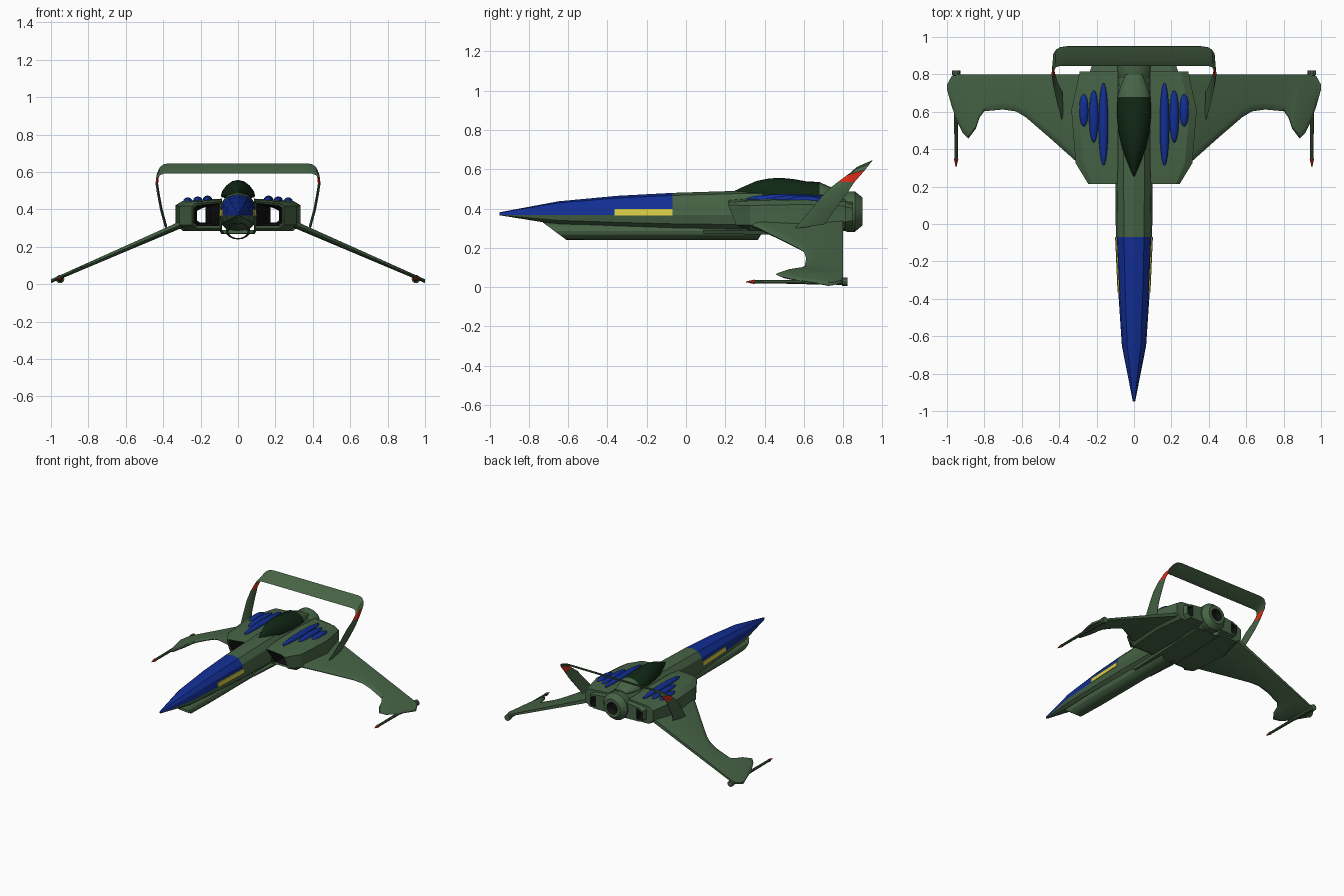
import bpy, bmesh, math
from mathutils import Vector

if "Cube" in bpy.data.objects:
    bpy.data.objects.remove(bpy.data.objects["Cube"])


def material(name, rgb):
    m = bpy.data.materials.new(name)
    m.diffuse_color = (*rgb, 1)
    m.use_nodes = True
    m.node_tree.nodes["Principled BSDF"].inputs["Base Color"].default_value = m.diffuse_color
    return m


GREEN = material("hull green", (0.062, 0.125, 0.06))
BLUE = material("nose blue", (0.006, 0.028, 0.30))
YELLOW = material("stripe yellow", (0.70, 0.62, 0.06))
RED = material("tip red", (0.72, 0.025, 0.01))
GLASS = material("canopy dark green", (0.005, 0.02, 0.007))
BLACK = material("duct black", (0.006, 0.006, 0.006))


def loft(name, rings, mats, rule=None, cap=True, loop=False, angle=25):
    """Skin a list of closed rings; rule(face centre, ring index) gives the material index."""
    bm = bmesh.new()
    vs = [[bm.verts.new(p) for p in r] for r in rings]
    n, faces = len(rings[0]), []
    for i in range(len(vs) if loop else len(vs) - 1):
        a, b = vs[i], vs[(i + 1) % len(vs)]
        for j in range(n):
            k = (j + 1) % n
            faces.append((bm.faces.new((a[j], a[k], b[k], b[j])), i))
    if cap and not loop:
        faces += [(bm.faces.new(vs[0]), 0), (bm.faces.new(vs[-1]), len(vs) - 2)]
    if rule:
        for f, i in faces:
            f.material_index = rule(f.calc_center_median(), i)
    bmesh.ops.recalc_face_normals(bm, faces=bm.faces)
    me = bpy.data.meshes.new(name)
    bm.to_mesh(me)
    bm.free()
    ob = bpy.data.objects.new(name, me)
    bpy.context.collection.objects.link(ob)
    for m in mats:
        me.materials.append(m)
    bpy.ops.object.select_all(action='DESELECT')
    ob.select_set(True)
    bpy.context.view_layer.objects.active = ob
    bpy.ops.object.shade_smooth_by_angle(angle=math.radians(angle))
    return ob


def oval(y, w, top, bot, mid, n=12, e=1.0, x0=0.0):
    """Cross-section at y with separate upper and lower heights about mid."""
    pts = []
    for i in range(n):
        a = math.tau * i / n
        c, s = round(math.cos(a), 6), round(math.sin(a), 6)
        c, s = math.copysign(abs(c) ** e, c), math.copysign(abs(s) ** e, s)
        pts.append((x0 + w * c, y, mid + s * ((top - mid) if s > 0 else (mid - bot))))
    return pts


def tube(name, x, z, prof, mats, rule=None, n=12):
    return loft(name, [oval(y, r, z + r, z - r, z, n, 1, x) for y, r in prof], mats, rule)


# Fuselage with blue upper nose
hull = [(-.95, .006, .381, .366), (-.65, .065, .437, .318), (-.35, .085, .465, .300),
        (-.07, .097, .480, .287), (.25, .100, .490, .280), (.60, .100, .490, .280), (.81, .085, .475, .285)]
loft("fuselage", [oval(y, w, t, b, .367, 12, .85) for y, w, t, b in hull], [GREEN, BLUE],
     lambda c, i: int(c.z > .368 and c.y < -.07), angle=15)

# Open keel tube with slanted mouth, and belly plate
def keel_ring(y0, slant, w, h):
    return [(x, y0 + slant * (.33 - z), z) for x, _, z in oval(0, w, .285 + h, .285 - h, .285, 16)]


loft("keel_tube", [keel_ring(-.73, 1.35, .058, .045), keel_ring(-.45, .5, .066, .046), keel_ring(.42, -.6, .066, .046),
                   keel_ring(.42, -.6, .058, .039), keel_ring(-.45, .5, .058, .039), keel_ring(-.73, 1.35, .052, .040)],
     [GREEN], loop=True)
loft("belly_plate", [[(-w, y, .29), (w, y, .29), (w - .01, y, b), (-w + .01, y, b)]
                     for y, w, b in [(.09, .085, .272), (.40, .10, .268), (.80, .10, .285)]], [GREEN])

# Canopy and the fairing behind it
glass = [(.25, .004, .492), (.30, .025, .515), (.36, .048, .541), (.42, .068, .553), (.48, .081, .557),
         (.55, .089, .550), (.61, .092, .539), (.68, .088, .535), (.73, .074, .512), (.80, .045, .485)]
loft("canopy", [oval(y, w, t, .455, .470, 16) for y, w, t in glass], [GLASS, GREEN],
     lambda c, i: int(i >= 7), angle=35)

# Rear centre engine
tube("rear_engine", 0, .385, [(.78, .09), (.82, .103), (.86, .103), (.90, .07), (.90, .045), (.86, .03)],
     [GREEN, BLACK], lambda c, i: int(i >= 4), 16)

for s, side in ((1, "right"), (-1, "left")):
    # Engine body: outer shell, then the inner duct back to the mouth
    def body_ring(y, xi, xo, zt, zb, ch, yb=None):
        yb = y if yb is None else yb
        return [(s * xi, y, zt + .012), (s * (xo - ch), y, zt), (s * xo, y, zt - ch * .6),
                (s * xo, (y + yb) / 2 if yb != y else y, zb + ch * .8), (s * (xo - ch), yb, zb), (s * xi, yb, zb)]

    loft("engine_body_" + side, [
        body_ring(.215, .09, .245, .430, .300, .02, .295),
        body_ring(.325, .085, .312, .440, .285, .04),
        body_ring(.61, .085, .335, .445, .285, .04),
        body_ring(.815, .085, .290, .435, .300, .04),
        body_ring(.816, .085, .235, .425, .310, .03),
        body_ring(.850, .085, .225, .420, .315, .03),
        body_ring(.850, .175, .220, .400, .330, .015),
        body_ring(.45, .150, .228, .405, .325, .015),
        body_ring(.223, .10, .235, .420, .312, .02, .30)], [GREEN, BLACK],
        lambda c, i: int(i in (6, 7)), loop=True)

    # Blue blisters on the engine deck
    for k, (x, y, ly, z) in enumerate([(.163, .533, .222, .450), (.215, .575, .140, .445), (.268, .607, .088, .440)]):
        prof = [math.pi * i / 12 for i in range(13)]
        loft(f"deck_blister_{k + 1}_{side}",
             [oval(y - ly * math.cos(a), .026 * max(math.sin(a), .02), z + .024 * max(math.sin(a), .02),
                   z - .024 * max(math.sin(a), .02), z, 12, 1, s * x) for a in prof], [BLUE], angle=40)

    # Drooped wing: span stations of (x, leading y, trailing y)
    plan = [(.28, .315, .80), (.31, .335, .80), (.45, .46, .80), (.58, .572, .80), (.63, .602, .80), (.70, .612, .80),
            (.80, .603, .80), (.825, .57, .80), (.845, .51, .80), (.885, .457, .80), (.915, .485, .80),
            (.945, .545, .80), (.975, .63, .79), (1.0, .72, .745)]
    wing = []
    for x, yl, yt in plan:
        z = .316 - .435 * (x - .31)
        h = .020 - .010 * (x - .28) / .72
        c = yt - yl
        r = min(.04, c * .3)
        wing.append([(s * x, yl, z), (s * x, yl + r * .3, z + h * .6), (s * x, yl + r, z + h), (s * x, yt, z + h * .7),
                     (s * x, yt, z - h * .7), (s * x, yl + r, z - h), (s * x, yl + r * .3, z - h * .6)])
    loft("wing_" + side, wing, [GREEN], angle=30)

    # Wing tip gun with red point
    tube("wing_gun_" + side, s * .951, .027, [(.305, .002), (.348, .012), (.35, .009), (.60, .011), (.62, .014),
         (.795, .016), (.796, .023), (.822, .023)], [GREEN, RED], lambda c, i: int(i == 0), 10)

    # Yellow stripe on the nose side
    loft("nose_stripe_" + side, [[(s * (w + .004), y, .365), (s * (w * .965 + .004), y, .398),
                                  (s * (w * .965 - .004), y, .398), (s * (w - .004), y, .365)]
                                 for y, w in ((-.365, .084), (-.07, .097))], [YELLOW])

# Tail arch: (x, leading y, z, trailing y, z) from one foot, mirrored over the top
half = [(.385, .555, .300, .710, .322), (.410, .640, .400, .758, .395), (.426, .715, .490, .815, .470),
        (.434, .775, .537, .858, .535), (.430, .815, .567, .910, .595), (.417, .838, .583, .932, .625),
        (.395, .845, .591, .945, .641), (.360, .846, .592, .950, .645)]
path = half + [(-x, a, b, c, d) for x, a, b, c, d in reversed(half)]
arch = []
for i, (x, yl, zl, yt, zt) in enumerate(path):
    p, q = path[max(i - 1, 0)], path[min(i + 1, len(path) - 1)]
    along = Vector((q[0] - p[0], (q[1] + q[3] - p[1] - p[3]) / 2, (q[2] + q[4] - p[2] - p[4]) / 2))
    lead, trail = Vector((x, yl, zl)), Vector((x, yt, zt))
    nrm = along.cross(trail - lead).normalized() * .007
    mid = lead.lerp(trail, .3)
    arch.append([lead, mid + nrm, trail + nrm * .2, trail - nrm * .2, mid - nrm])
loft("tail_arch", arch, [GREEN, RED], lambda c, i: int(i in (3, len(path) - 5)), angle=30)
